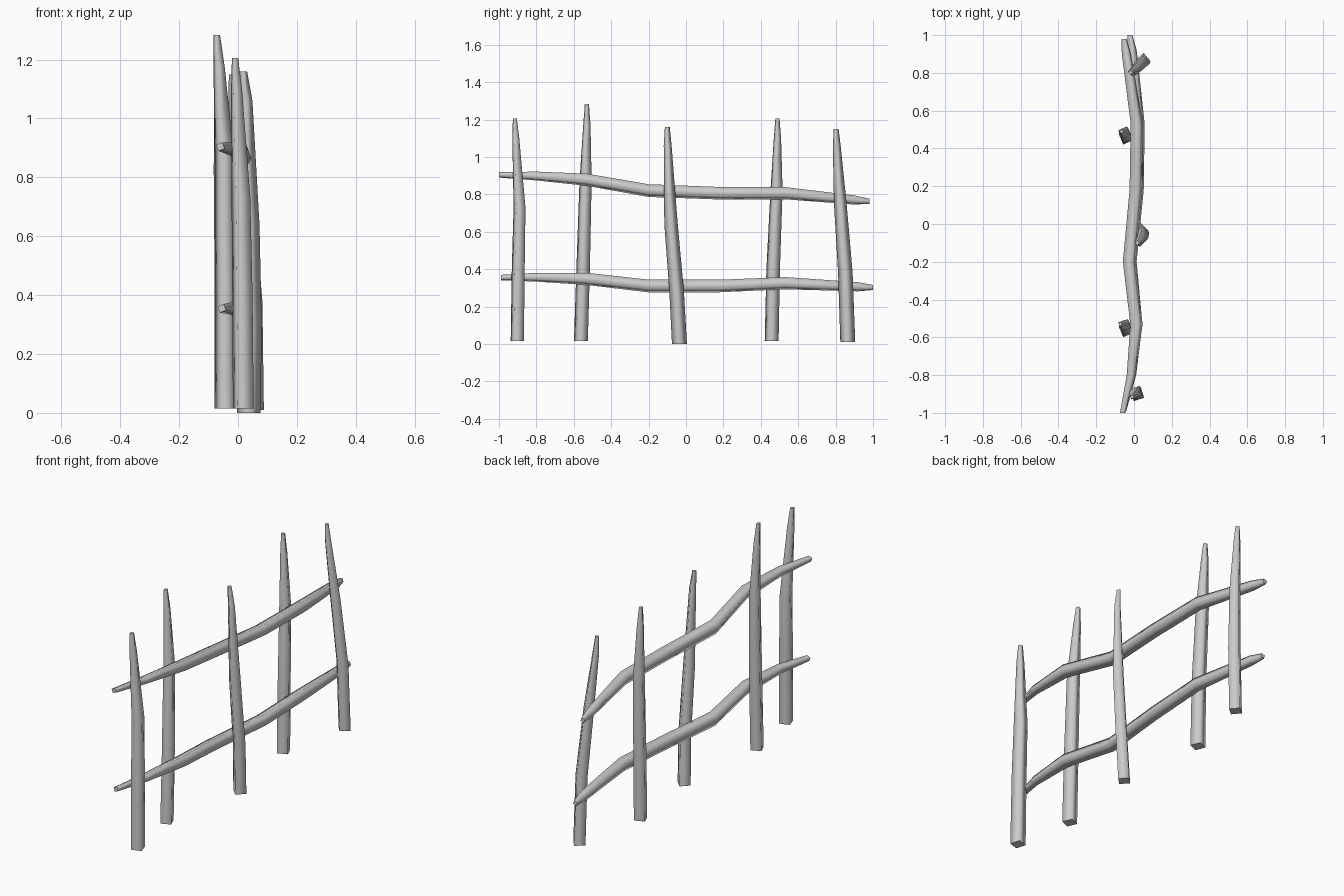
import bpy, bmesh, math
from mathutils import Vector


def log(name, path, turn, axis):
    """Tapered crooked pole of square section: path points are (x, y, z, radius)."""
    sides = 4
    bm = bmesh.new()
    rings = []
    for x, y, z, r in path:
        ring = []
        for i in range(sides):
            a = math.radians(turn) + 2 * math.pi * i / sides
            c, s = r * math.cos(a), r * math.sin(a)
            off = Vector((c, s, 0)) if axis == 'Z' else Vector((c, 0, s))
            ring.append(bm.verts.new(Vector((x, y, z)) + off))
        rings.append(ring)
    for a, b in zip(rings, rings[1:]):
        for i in range(sides):
            j = (i + 1) % sides
            bm.faces.new((a[i], a[j], b[j], b[i])).smooth = True
    # flat sawn ends
    bm.faces.new(rings[0][::-1])
    bm.faces.new(rings[-1])
    bmesh.ops.recalc_face_normals(bm, faces=bm.faces)
    # keep the rims of the ends crisp
    for e in bm.edges:
        if any(not f.smooth for f in e.link_faces):
            e.smooth = False
    me = bpy.data.meshes.new(name)
    bm.to_mesh(me)
    bm.free()
    ob = bpy.data.objects.new(name, me)
    bpy.context.collection.objects.link(ob)
    return ob


# Upright stakes: turn of the square section, then crooked centre line
posts = [
    (62, [(.018, -.902, .015, .040), (.015, -.897, .40, .039), (.01, -.890, .73, .036),
          (-.005, -.91, 1.10, .021), (-.01, -.915, 1.205, .012)]),
    (68, [(-.042, -.562, .015, .040), (-.042, -.55, .40, .039), (-.046, -.537, .87, .035),
          (-.064, -.53, 1.17, .021), (-.072, -.53, 1.283, .012)]),
    (0, [(.036, -.035, 0.0, .040), (.042, -.05, .28, .039), (.037, -.08, .64, .036),
         (.028, -.098, 1.06, .021), (.018, -.10, 1.16, .013)]),
    (68, [(-.042, .458, .015, .040), (-.043, .466, .40, .039), (-.05, .484, .82, .035),
          (-.062, .489, 1.10, .021), (-.066, .489, 1.205, .012)]),
    (85, [(.048, .865, .01, .040), (.044, .852, .38, .039), (.018, .825, .75, .034),
          (-.012, .806, 1.06, .021), (-.018, .803, 1.15, .013)]),
]
for n, (turn, path) in enumerate(posts, 1):
    log(f"fence_post_{n}", path, turn, 'Z')

# Two long wavy rails woven between the stakes
radii = [.016, .026, .036, .0375, .037, .036, .027, .015]
upper = [(-.06, -1, .904), (-.015, -.80, .898), (.013, -.53, .878), (-.025, -.20, .82),
         (.01, .18, .806), (.015, .53, .806), (-.04, .90, .77), (-.053, .98, .763)]
lower = [(-.055, -.99, .355), (-.012, -.80, .357), (.012, -.53, .348), (-.02, -.20, .31),
         (.018, .18, .31), (.024, .53, .325), (-.01, .92, .306), (-.022, 1, .302)]
for name, pts in (("upper_rail", upper), ("lower_rail", lower)):
    log(name, [(*p, r) for p, r in zip(pts, radii)], 65, 'Y')
